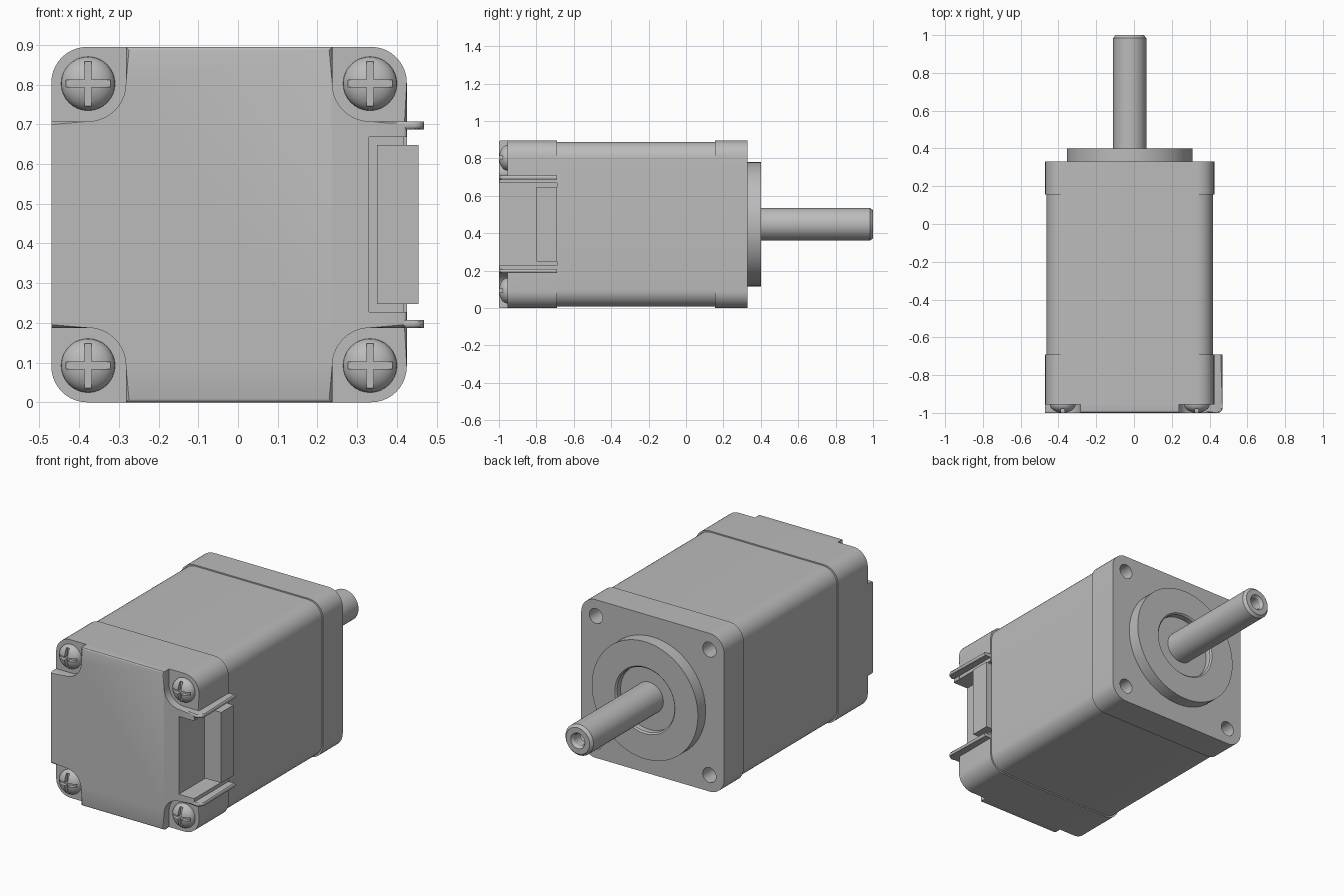
import bpy, bmesh
from math import pi, sin, cos
from mathutils import Matrix, Vector

if "Cube" in bpy.data.objects:
    bpy.data.objects.remove(bpy.data.objects["Cube"])

CX, CZ, H = -0.0225, 0.4475, 0.4475   # motor axis and half width
SCREW = 0.355                         # screw offset from the axis
parts = []

metal = bpy.data.materials.new("plain_grey")
metal.use_nodes = True
grey = (0.5, 0.5, 0.5, 1)
metal.diffuse_color = grey
metal.node_tree.nodes["Principled BSDF"].inputs["Base Color"].default_value = grey


def finish(name, bm, keep=True):
    bmesh.ops.recalc_face_normals(bm, faces=bm.faces)
    mesh = bpy.data.meshes.new(name)
    bm.to_mesh(mesh)
    bm.free()
    mesh.materials.append(metal)
    obj = bpy.data.objects.new(name, mesh)
    bpy.context.collection.objects.link(obj)
    if keep:
        parts.append(obj)
    return obj


def arc(x, z, r, start, sweep, n=10):
    return [(x + r * cos(start + sweep * i / n), z + r * sin(start + sweep * i / n))
            for i in range(n + 1)]


def rounded_square(half, r):
    pts = []
    for i, (sx, sz) in enumerate([(1, 1), (-1, 1), (-1, -1), (1, -1)]):
        pts += arc(CX + sx * (half - r), CZ + sz * (half - r), r, i * pi / 2, pi / 2)
    return pts


def prism(name, outline, lo, hi, axis="Y", soft=0, soft_edge=None):
    """Extrude an outline; soft rounds the cap edges chosen by soft_edge."""
    place = (lambda u, v, w: (u, w, v)) if axis == "Y" else (lambda u, v, w: (u, v, w))
    bm = bmesh.new()
    rings = [[bm.verts.new(place(u, v, w)) for u, v in outline] for w in (lo, hi)]
    caps = [bm.faces.new(ring) for ring in rings]
    n = len(outline)
    for i in range(n):
        j = (i + 1) % n
        bm.faces.new((rings[0][i], rings[0][j], rings[1][j], rings[1][i]))
    if soft:
        edges = [e for c in caps for e in c.edges
                 if soft_edge((e.verts[0].co + e.verts[1].co) / 2)]
        bmesh.ops.bevel(bm, geom=edges, offset=soft, segments=3, profile=0.5, affect="EDGES")
    return finish(name, bm)


def lathe(name, profile, x=CX, z=CZ, steps=48, keep=True):
    """Spin (radius, y) points around an axis along y."""
    bm = bmesh.new()
    verts = [bm.verts.new((r, y, 0)) for r, y in profile]
    edges = [bm.edges.new(pair) for pair in zip(verts, verts[1:])]
    bmesh.ops.spin(bm, geom=verts + edges, cent=(0, 0, 0), axis=(0, 1, 0),
                   angle=2 * pi, steps=steps)
    bmesh.ops.remove_doubles(bm, verts=bm.verts, dist=1e-5)
    bmesh.ops.translate(bm, verts=bm.verts, vec=(x, 0, z))
    return finish(name, bm, keep)


def box(name, lo, hi, keep=True):
    bm = bmesh.new()
    lo, hi = Vector(lo), Vector(hi)
    scale = Matrix.Diagonal((*(hi - lo), 1))
    bmesh.ops.create_cube(bm, size=1, matrix=Matrix.Translation((lo + hi) / 2) @ scale)
    return finish(name, bm, keep)


def cut(obj, cutter):
    mod = obj.modifiers.new("cut", "BOOLEAN")
    mod.operation, mod.solver, mod.object = "DIFFERENCE", "EXACT", cutter
    graph = bpy.context.evaluated_depsgraph_get()
    mesh = bpy.data.meshes.new_from_object(obj.evaluated_get(graph))
    obj.modifiers.remove(mod)
    obj.data = mesh
    bpy.data.objects.remove(cutter)


corners = [(sx, sz) for sx in (-1, 1) for sz in (-1, 1)]

# Motor body and mounting flange with four blind holes
prism("motor_body", rounded_square(H - 0.007, 0.09), -0.69, 0.155)
flange = prism("mounting_flange", rounded_square(H, 0.09), 0.155, 0.33)
for sx, sz in corners:
    cut(flange, lathe("hole_cutter", [(0, 0.2), (0.042, 0.2), (0.042, 0.36), (0, 0.36)],
                      CX + sx * SCREW, CZ + sz * SCREW, 32, keep=False))

# Pilot boss with recess, and output shaft with a centre hole
lathe("pilot_boss", [(0, 0.32), (0.332, 0.32), (0.332, 0.4), (0.188, 0.4),
                     (0.18, 0.392), (0.18, 0.36), (0, 0.36)], steps=72)
lathe("output_shaft", [(0, 0.34), (0.0875, 0.34), (0.0875, 0.985), (0.074, 1),
                       (0.044, 1), (0.034, 0.985), (0.034, 0.93), (0, 0.91)])

# End cover: base, then a front plate with scooped corners, both slotted for the connector
slot = [(CX + H, CZ - 0.22), (0.33, CZ - 0.22), (0.33, CZ + 0.22), (CX + H, CZ + 0.22)]


def front_rim(co, y):
    in_slot = co.x > 0.325 and abs(co.z - CZ) < 0.225
    return co.y < y + 0.001 and not in_slot


prism("end_cover", slot + rounded_square(H, 0.09), -0.955, -0.69, soft=0.008,
      soft_edge=lambda co: front_rim(co, -0.955))
plate = list(slot)
scoop, inner = 0.095, SCREW - 0.095
for sx, sz in [(1, 1), (-1, 1), (-1, -1), (1, -1)]:
    bend = [(CX + sx * (SCREW - scoop * sin(t * pi / 20)),
             CZ + sz * (SCREW - scoop * cos(t * pi / 20))) for t in range(11)]
    run = [(CX + sx * H, CZ + sz * inner)] + bend + [(CX + sx * inner, CZ + sz * H)]
    plate += run if sx == sz else run[::-1]
prism("cover_plate", plate, -1, -0.955, soft=0.008,
      soft_edge=lambda co: front_rim(co, -1) and co.x > CX - H + 0.001)

# Connector in the slot, with a guard rail above and below
box("connector", (0.35, -0.8, CZ - 0.2), (0.455, -0.69, CZ + 0.2))
rail = [(0.38, -0.69), (0.38, -1)] + arc(0.443, -0.975, 0.025, -pi / 2, pi / 2, 6) + [(0.468, -0.69)]
for side, z in (("lower", CZ - inner), ("upper", CZ + inner - 0.02)):
    prism(side + "_guard_rail", rail, z, z + 0.02, axis="Z", soft=0.009,
          soft_edge=lambda co: co.x > 0.381 and co.y < -0.691)

# Domed screws with cross slots
dome = [(0.068 * cos(i * pi / 16), -0.955 - 0.045 * sin(i * pi / 16)) for i in range(8)]
for sx, sz in corners:
    x, z = CX + sx * SCREW, CZ + sz * SCREW
    name = ("upper" if sz > 0 else "lower") + ("_left" if sx > 0 else "_right") + "_screw"
    screw = lathe(name, [(0, -0.95), (0.068, -0.95)] + dome + [(0, -1)], x, z, 32)
    for a, b in ((0.056, 0.009), (0.009, 0.056)):
        cut(screw, box("slot_cutter", (x - a, -1.02, z - b), (x + a, -0.974, z + b), keep=False))

# Smooth the round parts, keep the hard edges
bpy.ops.object.select_all(action="DESELECT")
for obj in parts:
    obj.select_set(True)
bpy.context.view_layer.objects.active = parts[0]
bpy.ops.object.shade_smooth_by_angle(angle=pi / 6)
